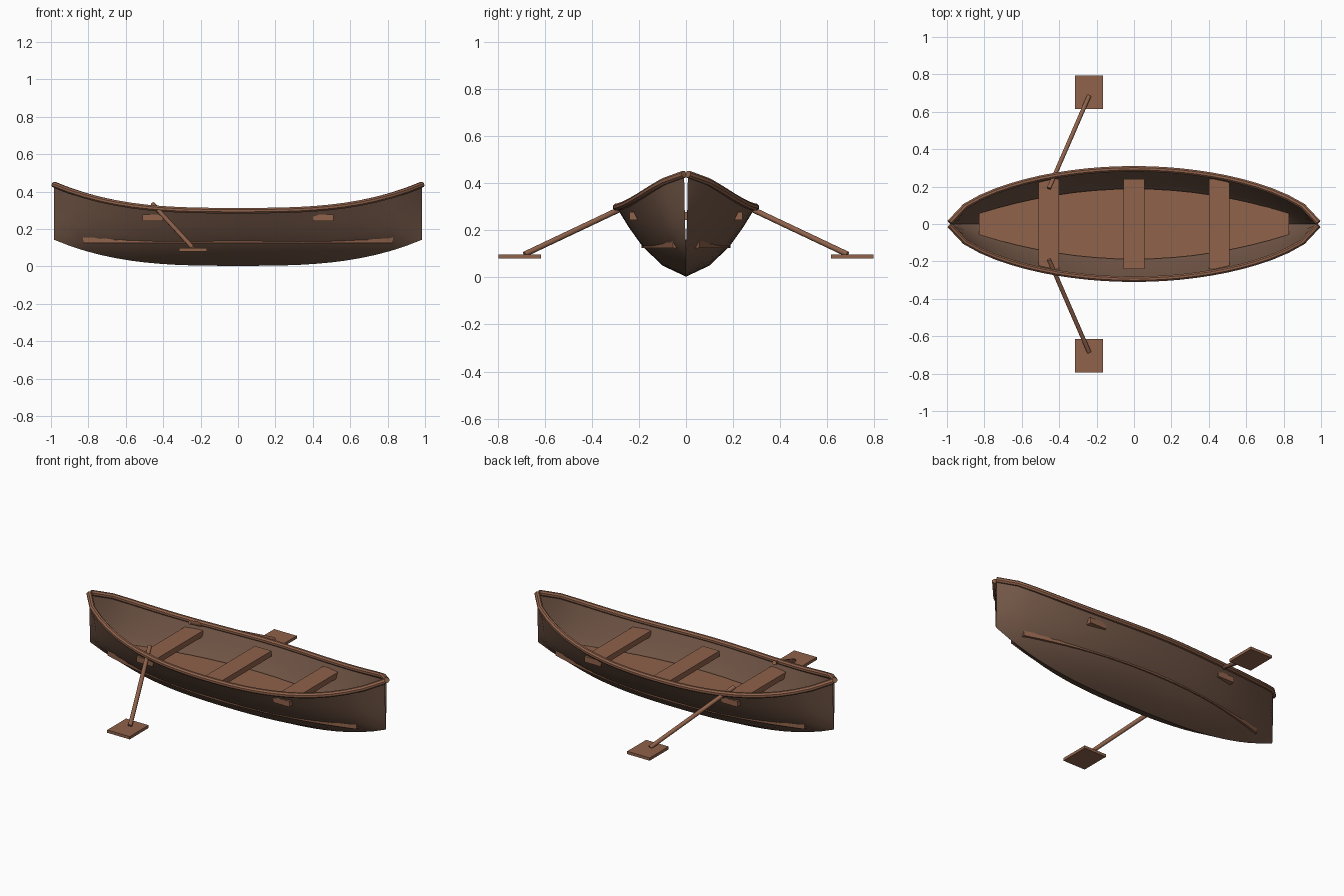
import bpy, bmesh, math
from mathutils import Vector

if "Cube" in bpy.data.objects:
    bpy.data.objects.remove(bpy.data.objects["Cube"])

L = 0.985      # half length of the hull
N = 24         # stations along the hull


def material(name, rgb):
    m = bpy.data.materials.new(name)
    m.diffuse_color = (*rgb, 1)
    m.use_nodes = True
    m.node_tree.nodes["Principled BSDF"].inputs["Base Color"].default_value = m.diffuse_color
    return m


hull_wood = material("dark_hull_wood", (0.165, 0.092, 0.061))
trim_wood = material("light_trim_wood", (0.275, 0.122, 0.070))


def make(name, bm, mat, smooth=None):
    bmesh.ops.recalc_face_normals(bm, faces=bm.faces[:])
    me = bpy.data.meshes.new(name)
    bm.to_mesh(me)
    bm.free()
    me.materials.append(mat)
    ob = bpy.data.objects.new(name, me)
    bpy.context.collection.objects.link(ob)
    if smooth:
        bpy.ops.object.select_all(action='DESELECT')
        ob.select_set(True)
        bpy.context.view_layer.objects.active = ob
        bpy.ops.object.shade_smooth_by_angle(angle=math.radians(smooth))
    return ob


def half_width(t):
    return 0.008 + 0.287 * max(0.0, 1 - t * t) ** 0.65


def rise(t):
    return 0.14 * abs(t) ** 3


def box(name, x0, x1, y0, y1, z0, z1):
    bm = bmesh.new()
    bmesh.ops.create_cube(bm, size=1)
    for v in bm.verts:
        v.co = ((x0 + x1) / 2 + v.co.x * (x1 - x0),
                (y0 + y1) / 2 + v.co.y * (y1 - y0),
                (z0 + z1) / 2 + v.co.z * (z1 - z0))
    return make(name, bm, trim_wood)


def tube(name, path, radius, sides, smooth=None):
    """Sweep a round section along a path, with flat end caps."""
    bm = bmesh.new()
    rings = []
    for i, p in enumerate(path):
        d = (path[min(i + 1, len(path) - 1)] - path[max(i - 1, 0)]).normalized()
        a = d.cross(Vector((0, 0, 1))).normalized()
        b = a.cross(d)
        rings.append([bm.verts.new(p + radius * (a * math.cos(k) + b * math.sin(k)))
                      for k in (math.tau * (j + 0.5) / sides for j in range(sides))])
    for r, s in zip(rings, rings[1:]):
        for j in range(sides):
            k = (j + 1) % sides
            bm.faces.new((r[j], r[k], s[k], s[j]))
    bm.faces.new(rings[0])
    bm.faces.new(rings[-1])
    return make(name, bm, trim_wood, smooth)


# Hull skin: one rounded V section lofted from end to end
half = [(0.34, 0.16), (0.63, 0.44), (0.83, 0.72), (1, 1)]
section = [(-y, z) for y, z in reversed(half)] + [(0, 0)] + half
stations = [-1 + 2 * i / N for i in range(N + 1)]
bm = bmesh.new()
rows = [[bm.verts.new((t * L, y * half_width(t), rise(t) + 0.295 * z + 0.003))
         for y, z in section] for t in stations]
for r, s in zip(rows, rows[1:]):
    for j in range(len(section) - 1):
        bm.faces.new((r[j], s[j], s[j + 1], r[j + 1]))
make("hull", bm, hull_wood, 50)

# Floor boards: a flat slab with curved sides
bm = bmesh.new()
xs = [-0.83 + 1.66 * i / 16 for i in range(17)]
edge = [(x, 0.188 * (1 - (x / 0.99) ** 2)) for x in xs]
outline = edge + [(x, -y) for x, y in reversed(edge)]
face = bm.faces.new([bm.verts.new((x, y, 0.125)) for x, y in outline])
top = bmesh.ops.extrude_face_region(bm, geom=[face])["geom"]
bmesh.ops.translate(bm, vec=(0, 0, 0.032),
                    verts=[v for v in top if isinstance(v, bmesh.types.BMVert)])
make("floor", bm, trim_wood)

# Bench seats
for name, x in (("rear_seat", -0.455), ("middle_seat", 0), ("front_seat", 0.455)):
    box(name, x - 0.055, x + 0.055, -0.24, 0.24, 0.243, 0.277)

# Gunwales and oars on both sides
for side, s in (("right", -1), ("left", 1)):
    tube(side + "_gunwale",
         [Vector((t * L, s * half_width(t), rise(t) + 0.298)) for t in stations],
         0.016, 8, 30)
    tube(side + "_oar_shaft",
         [Vector((-0.455, s * 0.19, 0.332)), Vector((-0.24, s * 0.685, 0.098))],
         0.012, 10, 40)
    box(side + "_oar_blade", -0.315, -0.165, s * 0.705 - 0.09, s * 0.705 + 0.09, 0.08, 0.097)
